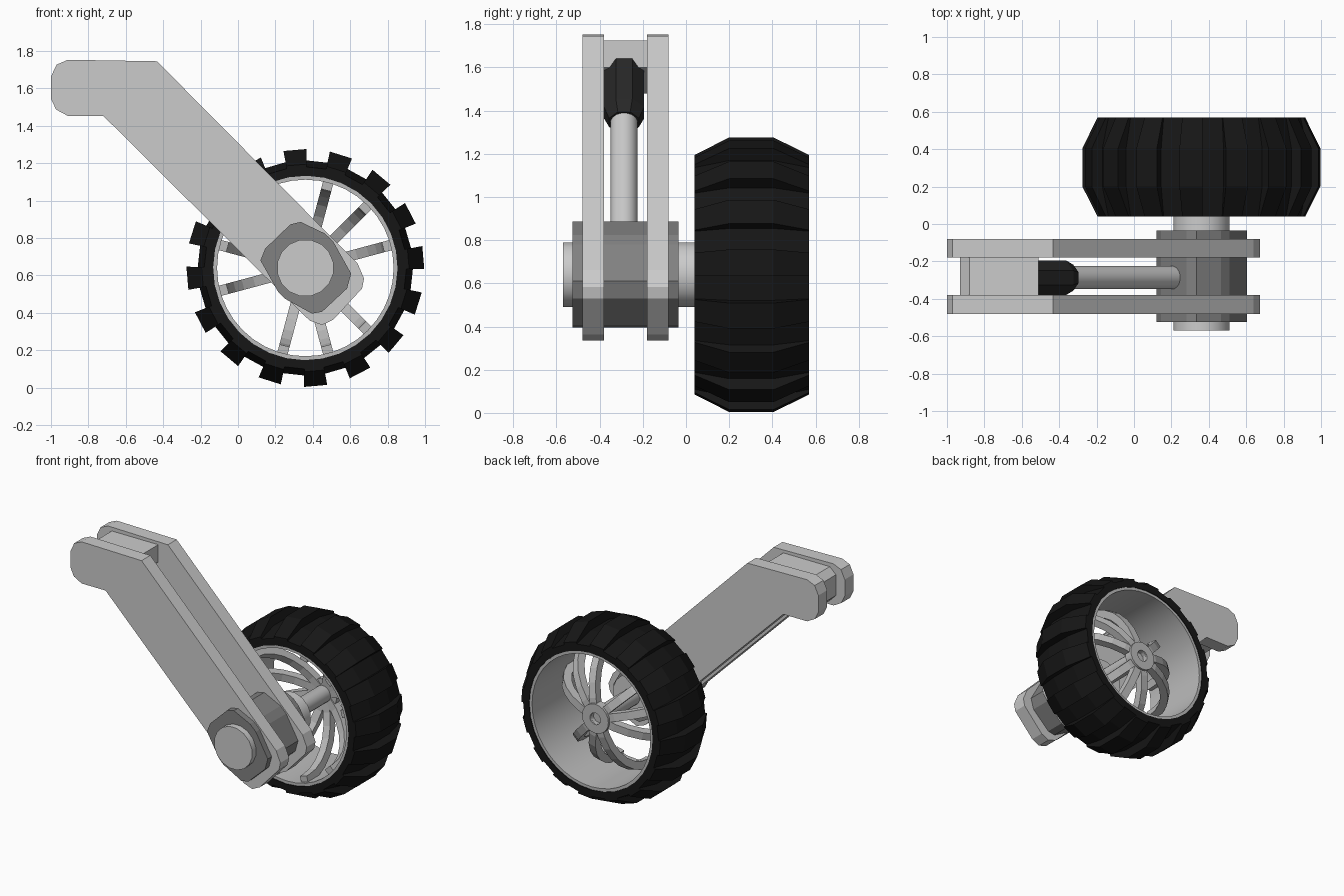
import bpy, bmesh
from math import sin, cos, pi, radians
from mathutils import Matrix, Vector

if "Cube" in bpy.data.objects:
    bpy.data.objects.remove(bpy.data.objects["Cube"])

CX, CZ = 0.36, 0.64          # wheel axis


def mat(name, v):
    m = bpy.data.materials.new(name)
    m.diffuse_color = (v, v, v, 1)
    m.use_nodes = True
    m.node_tree.nodes["Principled BSDF"].inputs["Base Color"].default_value = m.diffuse_color
    return m


rubber, shock_black = mat("rubber", 0.008), mat("shock_black", 0.02)
dark, metal = mat("dark_metal", 0.22), mat("wheel_metal", 0.5)


def finish(name, bm, material=None, smooth=False):
    bmesh.ops.recalc_face_normals(bm, faces=bm.faces)
    me = bpy.data.meshes.new(name)
    bm.to_mesh(me)
    bm.free()
    ob = bpy.data.objects.new(name, me)
    bpy.context.collection.objects.link(ob)
    if material:
        me.materials.append(material)
    if smooth:
        bpy.context.view_layer.objects.active = ob
        ob.select_set(True)
        bpy.ops.object.shade_smooth_by_angle(angle=radians(30))
        ob.select_set(False)
    return ob


def prism(bm, pts, a, b, place):
    """Extrude a 2D outline from depth a to b; place maps (u, v, depth) to a point."""
    lo = [bm.verts.new(place(u, v, a)) for u, v in pts]
    hi = [bm.verts.new(place(u, v, b)) for u, v in pts]
    bm.faces.new(lo)
    bm.faces.new(hi[::-1])
    for i in range(len(pts)):
        j = (i + 1) % len(pts)
        bm.faces.new((lo[i], hi[i], hi[j], lo[j]))


def lathe(bm, columns):
    """Close a ring from (angle, [(radius, y), ...]) columns around the wheel axis."""
    vs = [[bm.verts.new((CX + r * cos(a), y, CZ + r * sin(a))) for r, y in prof]
          for a, prof in columns]
    n, k = len(vs), len(vs[0])
    for i in range(n):
        for j in range(k):
            p, q = vs[i], vs[(i + 1) % n]
            bm.faces.new((p[j], p[(j + 1) % k], q[(j + 1) % k], q[j]))


def turned(name, prof, seg, material=None):
    bm = bmesh.new()
    lathe(bm, [(2 * pi * i / seg, prof) for i in range(seg)])
    return finish(name, bm, material, True)


def rod(name, p, q, r1, r2, seg, material=None):
    bm = bmesh.new()
    p, q = Vector(p), Vector(q)
    d = q - p
    m = Matrix.Translation((p + q) / 2) @ d.to_track_quat('Z', 'Y').to_matrix().to_4x4() \
        @ Matrix.Rotation(pi / seg, 4, 'Z')
    bmesh.ops.create_cone(bm, cap_ends=True, segments=seg, radius1=r1, radius2=r2,
                          depth=d.length, matrix=m)
    return finish(name, bm, material, seg > 8)


def xz(u, v, d):
    return (u, d, v)


# Arm plates
arm = [(-0.91, 1.753), (-0.97, 1.727), (-1, 1.663), (-1, 1.545), (-0.973, 1.487),
       (-0.91, 1.453), (-0.72, 1.453), (0.355, 0.385), (0.385, 0.358), (0.45, 0.335),
       (0.51, 0.364), (0.663, 0.53), (0.674, 0.583), (0.64, 0.663), (-0.433, 1.745)]
for name, y in (("outer_arm_plate", -0.48), ("inner_arm_plate", -0.18)):
    bm = bmesh.new()
    prism(bm, arm, y, y + 0.1, xz)
    finish(name, bm)

# Spacer between the plates at the mount end
bm = bmesh.new()
prism(bm, [(-0.88, 1.725), (-0.93, 1.68), (-0.93, 1.53), (-0.88, 1.48), (-0.7, 1.48),
           (-0.51, 1.6), (-0.51, 1.725)], -0.382, -0.178, xz)
finish("mount_spacer", bm)

# Pivot block through both plates
bm = bmesh.new()
prism(bm, [(0.12, 0.68), (0.145, 0.743), (0.28, 0.873), (0.335, 0.886), (0.465, 0.824),
           (0.51, 0.78), (0.605, 0.61), (0.583, 0.53), (0.45, 0.406), (0.395, 0.396),
           (0.25, 0.476), (0.214, 0.513)], -0.525, -0.035, xz)
finish("pivot_block", bm, dark)

# Shock absorber
SY = -0.287
rod("shock_rod", (-0.5, SY, 1.5), (0.28, SY, 0.72), 0.063, 0.063, 16)
rod("shock_body", (-0.59, SY, 1.59), (-0.39, SY, 1.39), 0.1, 0.1, 8, shock_black)
rod("shock_collar", (-0.39, SY, 1.39), (-0.345, SY, 1.345), 0.1, 0.075, 8, shock_black)

# Axle and hub
rod("axle", (CX, -0.57, CZ), (CX, 0.1, CZ), 0.153, 0.153, 16)
rod("axle_shaft", (CX, 0.09, CZ), (CX, 0.48, CZ), 0.06, 0.06, 16, metal)
turned("hub_ring", [(0.042, 0.46), (0.105, 0.46), (0.105, 0.52), (0.042, 0.52)], 20, metal)

# Rim
turned("rim", [(0.472, 0.045), (0.498, 0.045), (0.498, 0.565), (0.472, 0.565)], 40, metal)

# Curved spokes in three groups of three
N = 7
arc = [(i / N * pi / 2) for i in range(N + 1)]
outline = [(0.04 + 0.445 * sin(t), 0.1 + 0.41 * cos(t)) for t in arc] + \
          [(0.04 + 0.39 * sin(t), 0.1 + 0.355 * cos(t)) for t in reversed(arc)]
outline[N + 1:N + 1] = [(0.485, 0.07), (0.43, 0.07)]
bm = bmesh.new()
for group in (45, 165, 285):
    for off in (-30, 0, 30):
        a = radians(group + off)
        prism(bm, outline, -0.028, 0.028,
              lambda r, y, d: (CX + r * cos(a) - d * sin(a), y, CZ + r * sin(a) + d * cos(a)))
finish("spokes", bm, metal)

# Tyre with sixteen tread blocks
def tyre(edge, mid):
    return [(0.493, 0.04), (edge, 0.04), (mid, 0.2), (mid, 0.405), (edge, 0.57), (0.493, 0.57)]


low, high = tyre(0.54, 0.575), tyre(0.555, 0.636)
columns = []
for i in range(16):
    c, h = radians(5 + 22.5 * i), radians(5.6)
    columns += [(c - h, low), (c - h, high), (c + h, high), (c + h, low)]
bm = bmesh.new()
lathe(bm, columns)
bmesh.ops.remove_doubles(bm, verts=bm.verts, dist=1e-5)
finish("tyre", bm, rubber)
